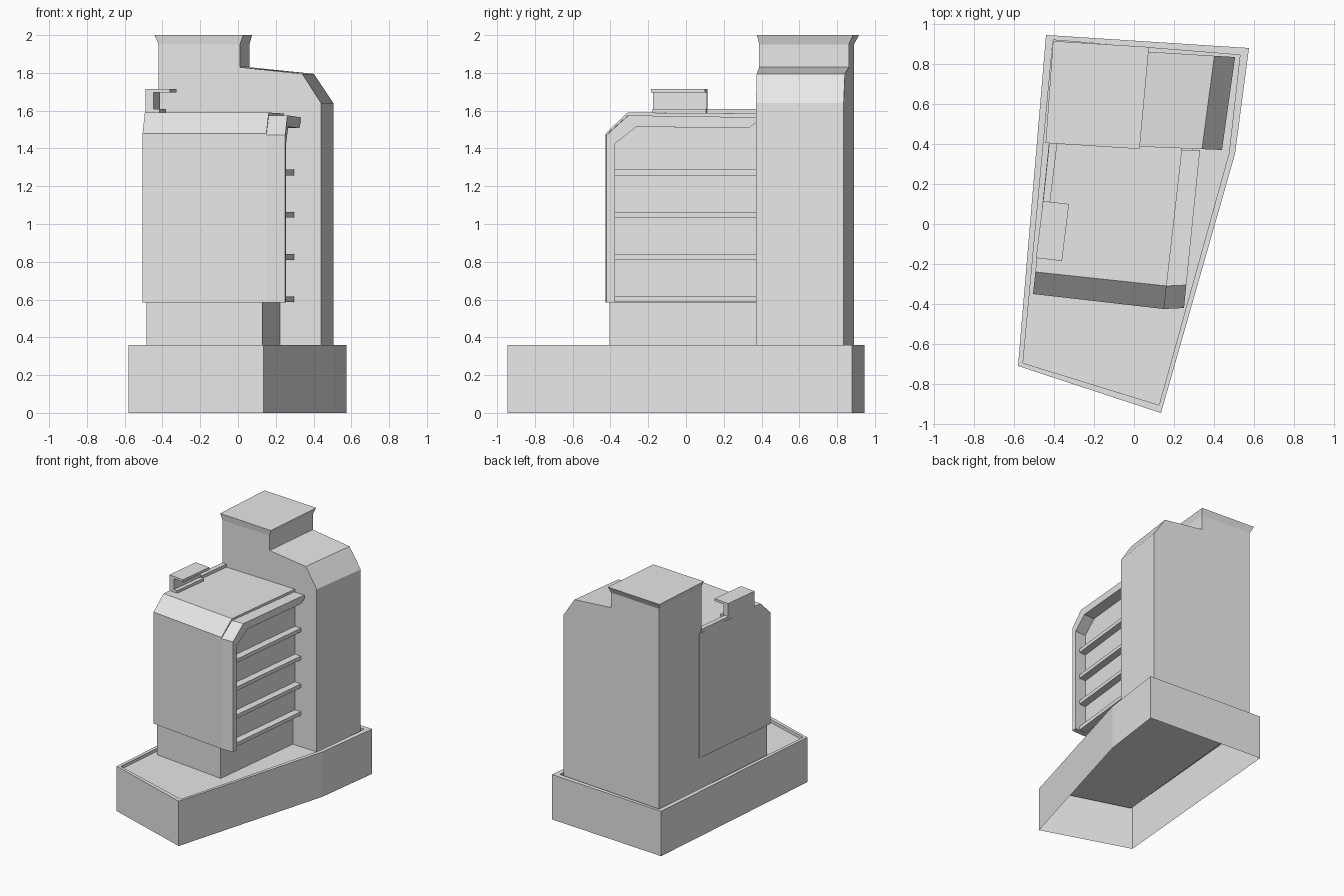
import bpy
import bmesh

cube = bpy.data.objects.get("Cube")
if cube:
    bpy.data.objects.remove(cube)

GREY = (0.8, 0.8, 0.8, 1.0)
grey = bpy.data.materials.new("plain grey")
grey.use_nodes = True
grey.diffuse_color = GREY
bsdf = next(n for n in grey.node_tree.nodes if n.type == "BSDF_PRINCIPLED")
bsdf.inputs["Base Color"].default_value = GREY
bsdf.inputs["Roughness"].default_value = 0.8


def loft(name, rings, start_cap=True, end_cap=True):
    """Skin a list of matching closed rings into one flat-shaded object."""
    bm = bmesh.new()
    loops = [[bm.verts.new(p) for p in ring] for ring in rings]
    for a, b in zip(loops, loops[1:]):
        for i in range(len(a)):
            j = (i + 1) % len(a)
            bm.faces.new((a[i], a[j], b[j], b[i]))
    if start_cap:
        bm.faces.new(loops[0][::-1])
    if end_cap:
        bm.faces.new(loops[-1])
    bmesh.ops.recalc_face_normals(bm, faces=bm.faces)
    mesh = bpy.data.meshes.new(name)
    bm.to_mesh(mesh)
    bm.free()
    mesh.materials.append(grey)
    obj = bpy.data.objects.new(name, mesh)
    bpy.context.collection.objects.link(obj)
    return obj


def at_height(plan, z):
    return [(x, y, z) for x, y in plan]


def slab(name, left, right, profile):
    """Span a (depth fraction, height) profile between two plan lines."""
    def ring(line):
        (x0, y0), (x1, y1) = line
        return [(x0 + (x1 - x0) * t, y0 + (y1 - y0) * t, z) for t, z in profile]
    return loft(name, [ring(left), ring(right)])


def box_profile(z0, z1, t0=0.0, t1=1.0):
    return [(t0, z0), (t0, z1), (t1, z1), (t1, z0)]


# Base: open underneath, with a thin rim around a sunken floor
outer = [(-0.44, 0.945), (0.575, 0.88), (0.505, 0.35), (0.135, -0.945), (-0.58, -0.71)]
inner = [(-0.405, 0.92), (0.53, 0.845), (0.475, 0.355), (0.125, -0.905), (-0.555, -0.695)]
loft("base", [at_height(outer, 0), at_height(outer, 0.36),
              at_height(inner, 0.36), at_height(inner, 0.335)], start_cap=False)

# Tower with a chimney stalk and sloped shoulder
def front_point(x, z):
    return (x, 0.388 - 0.04 * x, z)


def back_point(x, z):
    bx = x + 0.05 + 0.035 * x
    return (bx, 0.866 - 0.062 * bx, z)


tower = [(-0.42, 0.33), (-0.42, 1.95), (0.01, 1.95), (0.01, 1.83),
         (0.34, 1.795), (0.44, 1.64), (0.44, 0.33)]
loft("tower", [[front_point(x, z) for x, z in tower],
               [back_point(x, z) for x, z in tower]])

# Flared chimney cap
stalk = [front_point(-0.42, 0)[:2], front_point(0.01, 0)[:2],
         back_point(0.01, 0)[:2], back_point(-0.42, 0)[:2]]
flare = [(-0.442, 0.405), (0.028, 0.375), (0.075, 0.885), (-0.405, 0.915)]
loft("chimney_cap", [at_height(stalk, 1.95), at_height(flare, 2.0)])

# Cabinet with a chamfered front, and its pedestal
cabinet_left = ((-0.505, -0.35), (-0.425, 0.41))
cabinet_right = ((0.15, -0.425), (0.24, 0.37))
slab("cabinet", cabinet_left, cabinet_right,
     [(0, 0.585), (0, 1.48), (0.145, 1.59), (1.03, 1.585), (1.03, 0.585)])
slab("pedestal", ((-0.485, -0.335), (-0.415, 0.41)), ((0.13, -0.405), (0.22, 0.37)),
     box_profile(0.33, 0.6, 0, 1.03))

# Side frame around the louvres
slab("louvre_frame", cabinet_right, ((0.25, -0.42), (0.33, 0.37)),
     [(0, 0.585), (0, 1.47), (0.145, 1.575), (1.0, 1.565), (1.0, 1.535),
      (0.95, 1.507), (0.2, 1.515), (0.055, 1.425), (0.055, 0.585)])

# Louvre slats
for i in range(4):
    z = 0.587 + 0.2235 * i
    slab(f"louvre_slat_{i + 1}", cabinet_right, ((0.21, -0.42), (0.295, 0.37)),
         box_profile(z, z + 0.03, 0.04, 1.02))

# Top bracket and the low lip behind it
bracket_left = ((-0.49, -0.17), (-0.455, 0.115))
slab("bracket_plate", bracket_left, ((-0.36, -0.185), (-0.325, 0.1)),
     box_profile(1.695, 1.715))
slab("bracket_post", bracket_left, ((-0.447, -0.175), (-0.412, 0.11)),
     box_profile(1.57, 1.697))
slab("bracket_foot", bracket_left, ((-0.415, -0.178), (-0.38, 0.107)),
     box_profile(1.57, 1.61))
slab("top_lip", ((-0.455, 0.11), (-0.423, 0.41)), ((-0.42, 0.105), (-0.383, 0.41)),
     box_profile(1.57, 1.61, 0, 1.02))
